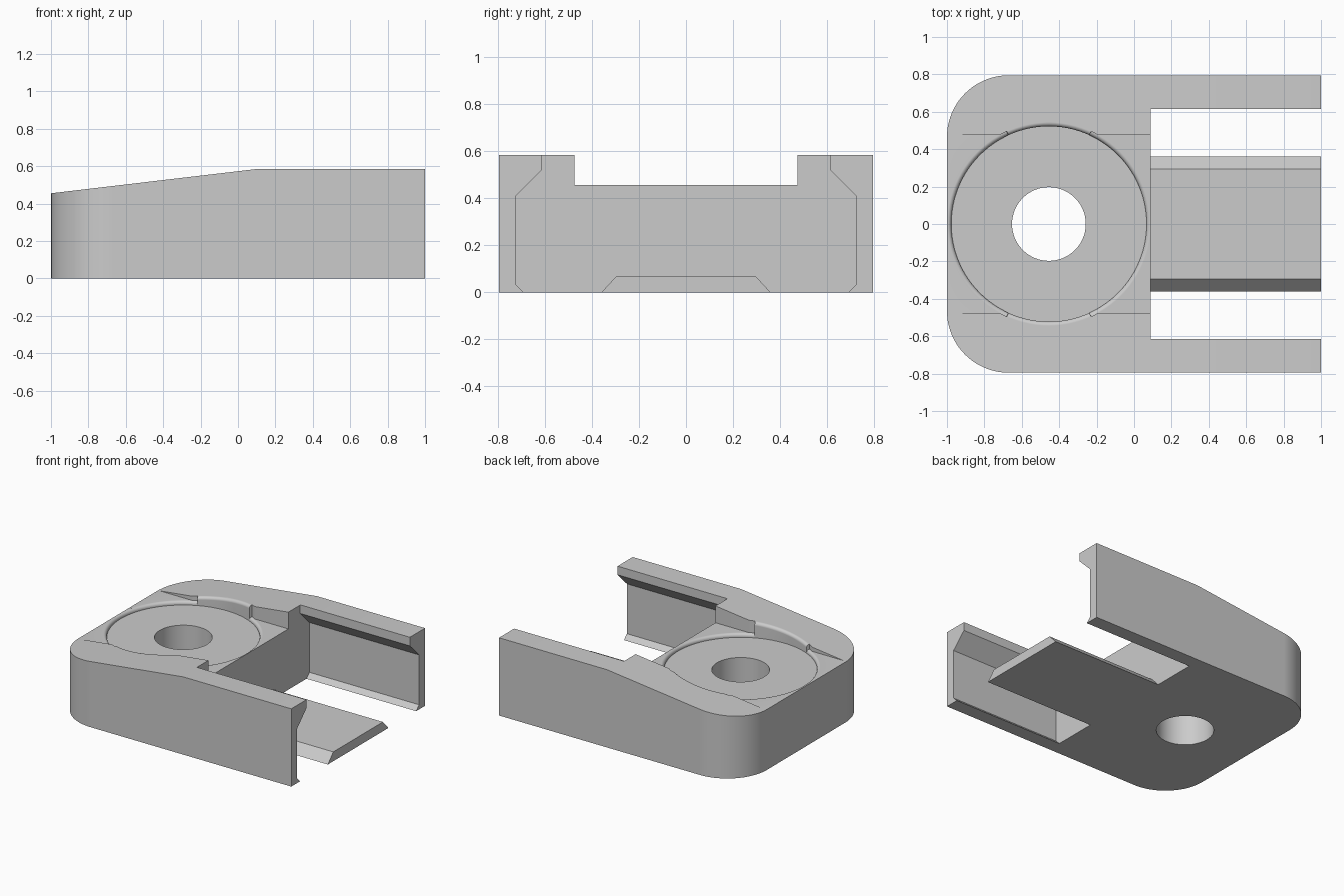
import bpy, bmesh, math

cube = bpy.data.objects.get("Cube")
if cube:
    bpy.data.objects.remove(cube, do_unlink=True)

HALF, TOP, CORNER = 0.795, 0.585, 0.33      # overall block
SHELF, SHELF_Y, BACK = 0.457, 0.475, 0.087  # flat recess on the top
CX, R, FILLET, DISC = -0.455, 0.522, 0.022, 0.43  # round pocket


def slope(x):
    return TOP + (x - 0.1) * 0.118


def make_object(name, bm):
    bmesh.ops.recalc_face_normals(bm, faces=bm.faces)
    mesh = bpy.data.meshes.new(name)
    bm.to_mesh(mesh)
    bm.free()
    obj = bpy.data.objects.new(name, mesh)
    bpy.context.collection.objects.link(obj)
    return obj


def prism(name, points, axis, lo, hi):
    """Extrude a 2D outline along an axis."""
    def place(p, t):
        co = list(p)
        co.insert(axis, t)
        return co
    bm = bmesh.new()
    face = bm.faces.new([bm.verts.new(place(p, lo)) for p in points])
    ext = bmesh.ops.extrude_face_region(bm, geom=[face])
    for v in ext["geom"]:
        if isinstance(v, bmesh.types.BMVert):
            v.co[axis] = hi
    return make_object(name, bm)


def cut(target, cutter):
    mod = target.modifiers.new("cut", "BOOLEAN")
    mod.operation, mod.solver, mod.object = "DIFFERENCE", "EXACT", cutter
    bpy.context.view_layer.objects.active = target
    bpy.ops.object.modifier_apply(modifier=mod.name)
    bpy.data.objects.remove(cutter, do_unlink=True)


# Main block with two rounded corners
steps = 20
arc = [(-1 + CORNER - CORNER * math.sin(a), HALF - CORNER + CORNER * math.cos(a))
       for a in (i * math.pi / 2 / steps for i in range(steps + 1))]
outline = [(1, HALF)] + arc + [(x, -y) for x, y in reversed(arc)] + [(1, -HALF)]
body = prism("clamp_body", outline, 2, 0, TOP)

# Sloping top toward the rounded end
cut(body, prism("slope_cutter", [(-1.2, slope(-1.2)), (0.5, slope(0.5)), (0.5, 1), (-1.2, 1)], 1, -1, 1))

# Channel between the side rails, leaving the dovetail tongue
half = [(0.295, 0.07), (0.36, 0), (0.36, -0.1), (0.69, -0.1), (0.69, 0),
        (0.725, 0.035), (0.725, 0.41), (0.615, 0.52), (0.615, 1)]
cut(body, prism("channel_cutter", half + [(-y, z) for y, z in reversed(half)], 0, BACK, 1.2))

# Flat shelf recess
shelf = [(-1.2, -SHELF_Y), (0.3, -SHELF_Y), (0.3, SHELF_Y), (-1.2, SHELF_Y)]
cut(body, prism("shelf_cutter", shelf, 2, SHELF, 1))


# Round pocket whose rounded lip follows the surface around it
def surface(angle, r):
    at_slope = slope(CX + r * math.cos(angle))
    if abs(R * math.sin(angle)) > SHELF_Y:
        return at_slope
    return min(SHELF, at_slope)


count = 96
jump = math.asin(SHELF_Y / R)
angles = [i * math.tau / count for i in range(count)]
for base in (jump, math.pi - jump, math.pi + jump, math.tau - jump):
    angles += [base - 0.001, base + 0.001]
angles.sort()

bm = bmesh.new()
rings = [[bm.verts.new((CX + R * math.cos(a), R * math.sin(a), DISC)) for a in angles]]
for k in range(7):
    t = k / 6 * math.pi / 2
    r, drop = R + FILLET * (1 - math.cos(t)), FILLET * (1 - math.sin(t))
    rings.append([bm.verts.new((CX + r * math.cos(a), r * math.sin(a), surface(a, r) - drop)) for a in angles])
rings.append([bm.verts.new((v.co.x, v.co.y, 1)) for v in rings[-1]])
for low, high in zip(rings, rings[1:]):
    for i in range(len(angles)):
        j = (i + 1) % len(angles)
        bm.faces.new((low[i], low[j], high[j], high[i]))
bm.faces.new(rings[0])
bm.faces.new(rings[-1])
cut(body, make_object("pocket_cutter", bm))

# Through hole in the pocket
hole = [(CX + 0.197 * math.cos(i * math.tau / 64), 0.197 * math.sin(i * math.tau / 64)) for i in range(64)]
cut(body, prism("hole_cutter", hole, 2, -0.2, 1))

# Single grey material
mat = bpy.data.materials.new("plain_grey")
mat.use_nodes = True
grey = (0.6, 0.6, 0.6, 1)
mat.diffuse_color = grey
mat.node_tree.nodes["Principled BSDF"].inputs["Base Color"].default_value = grey
body.data.materials.clear()
body.data.materials.append(mat)

# Smooth curves, crisp edges
bpy.ops.object.select_all(action="DESELECT")
body.select_set(True)
bpy.context.view_layer.objects.active = body
bpy.ops.object.shade_smooth_by_angle(angle=math.radians(30))
weighted = body.modifiers.new("weighted_normals", "WEIGHTED_NORMAL")
weighted.keep_sharp = True
